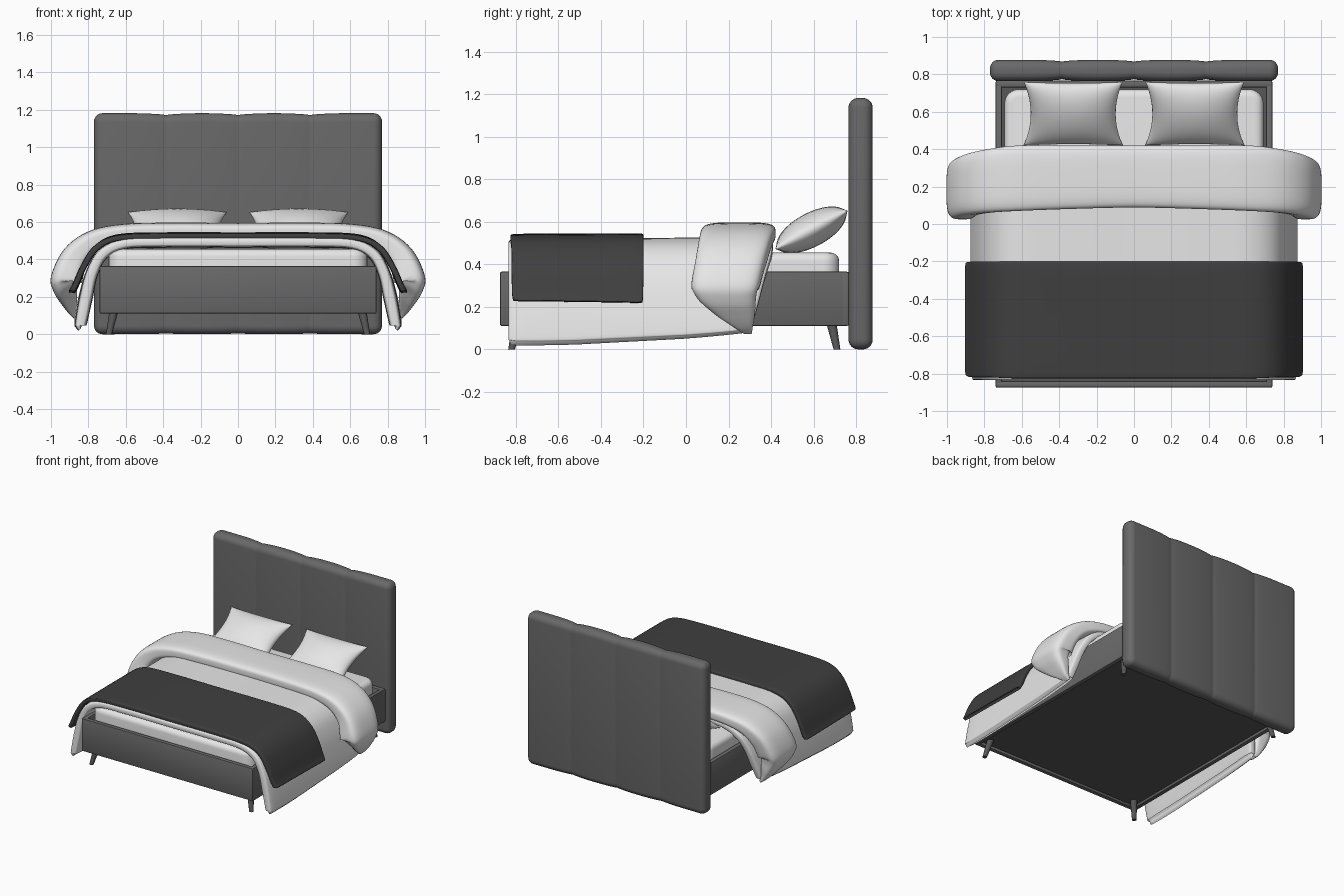
import bpy, bmesh, math
from mathutils import Vector, Matrix

if "Cube" in bpy.data.objects:
    bpy.data.objects.remove(bpy.data.objects["Cube"], do_unlink=True)


def material(name, value):
    m = bpy.data.materials.new(name)
    m.use_nodes = True
    color = (value, value, value, 1)
    m.diffuse_color = color
    bsdf = next(n for n in m.node_tree.nodes if n.type == 'BSDF_PRINCIPLED')
    bsdf.inputs["Base Color"].default_value = color
    bsdf.inputs["Roughness"].default_value = 0.8
    return m


GREY = material("grey upholstery", 0.14)
DARK = material("charcoal throw", 0.05)
BASE = material("dark grey base", 0.095)
WHITE = material("white linen", 0.83)


def finish(bm, name, mat, angle=40):
    bmesh.ops.recalc_face_normals(bm, faces=bm.faces[:])
    mesh = bpy.data.meshes.new(name)
    bm.to_mesh(mesh)
    bm.free()
    mesh.materials.append(mat)
    ob = bpy.data.objects.new(name, mesh)
    bpy.context.collection.objects.link(ob)
    bpy.ops.object.select_all(action='DESELECT')
    ob.select_set(True)
    bpy.context.view_layer.objects.active = ob
    bpy.ops.object.shade_smooth_by_angle(angle=math.radians(angle))
    return ob


def box_mesh(lo, hi, bevel, segments=3, corner=0):
    """Rounded box; corner rounds the upright edges more than the rest."""
    lo, hi = Vector(lo), Vector(hi)
    bm = bmesh.new()
    bmesh.ops.create_cube(bm, size=1, matrix=Matrix.Translation((lo + hi) / 2)
                          @ Matrix.Diagonal((*(hi - lo), 1)))
    edges = bm.edges[:]
    if corner:
        upright = [e for e in edges if abs(e.verts[0].co.z - e.verts[1].co.z) > 0.01]
        bmesh.ops.bevel(bm, geom=upright, offset=corner, segments=6,
                        profile=0.5, affect='EDGES')
        edges = [e for e in bm.edges if abs(e.verts[0].co.z - e.verts[1].co.z) < 0.001]
    bmesh.ops.bevel(bm, geom=edges, offset=bevel, segments=segments,
                    profile=0.5, affect='EDGES')
    return bm


def smooth_path(points, steps=5):
    """Catmull-Rom through tuples of any length."""
    out = []
    last = len(points) - 1
    for i in range(last):
        a, b = points[max(i - 1, 0)], points[i]
        c, d = points[i + 1], points[min(i + 2, last)]
        for k in range(steps):
            t = k / steps
            out.append([0.5 * (2 * q + (r - p) * t + (2 * p - 5 * q + 4 * r - s) * t * t
                               + (3 * q - p - 3 * r + s) * t ** 3)
                        for p, q, r, s in zip(a, b, c, d)])
    return out + [list(points[-1])]


def drape(name, mat, half, squareness, ring=44):
    """Loft a cloth over the bed. Stations: outer x, outer z, front y, back y,
    thickness, rise of the back edge. The half list is mirrored."""
    mirrored = [(-s[0], *s[1:]) for s in half[:0:-1]] + list(half)
    path = smooth_path(mirrored)
    bm = bmesh.new()
    rings = []
    for i, (x, z, y0, y1, t, rise) in enumerate(path):
        a, b = path[max(i - 1, 0)], path[min(i + 1, len(path) - 1)]
        normal = Vector((a[1] - b[1], b[0] - a[0])).normalized()
        loop = []
        for k in range(ring):
            ang = 2 * math.pi * (k + 0.5) / ring
            c, s = math.cos(ang), math.sin(ang)
            v = (1 + math.copysign(abs(c) ** squareness, c)) / 2
            n = t * (math.copysign(abs(s) ** squareness, s) - 1) / 2
            loop.append(bm.verts.new((x + normal.x * n, y0 + (y1 - y0) * v,
                                      z + normal.y * n + rise * v * v)))
        rings.append(loop)
    for p, q in zip(rings, rings[1:]):
        for k in range(ring):
            j = (k + 1) % ring
            bm.faces.new((p[k], p[j], q[j], q[k]))
    bm.faces.new(rings[0])
    bm.faces.new(rings[-1][::-1])
    return finish(bm, name, mat, 60)


# Headboard with three soft vertical seams
bm = box_mesh((-0.77, 0.764, 0), (0.77, 0.878, 1.182), 0.046, 6)
seams = (-0.385, 0, 0.385)
for s in seams:
    for off in (-0.16, -0.1, -0.06, -0.03, -0.012, 0, 0.012, 0.03, 0.06, 0.1, 0.16):
        bmesh.ops.bisect_plane(bm, geom=bm.verts[:] + bm.edges[:] + bm.faces[:],
                               plane_co=(s + off, 0, 0), plane_no=(1, 0, 0))
for v in bm.verts:
    d = min(abs(v.co.x - s) for s in seams)
    dip = 0.005 * math.exp(-d / 0.015) + 0.006 * math.exp(-(d / 0.09) ** 2)
    v.co.y = 0.821 + (v.co.y - 0.821) * (1 - dip / 0.06)
    v.co.z += -dip if v.co.z > 0.6 else dip / 2
finish(bm, "headboard", GREY, 50)

# Bed frame boards
for name, lo, hi in (
        ("frame_foot", (-0.74, -0.875, 0.11), (0.74, -0.84, 0.365)),
        ("frame_head", (-0.74, 0.73, 0.11), (0.74, 0.766, 0.365)),
        ("frame_left", (0.705, -0.86, 0.11), (0.74, 0.75, 0.365)),
        ("frame_right", (-0.74, -0.86, 0.11), (-0.705, 0.75, 0.365))):
    finish(box_mesh(lo, hi, 0.008, 2), name, GREY)
finish(box_mesh((-0.71, -0.85, 0.13), (0.71, 0.74, 0.17), 0.003, 1), "base_panel", BASE)

# Tapered, splayed legs
for side, sx in (("left", 1), ("right", -1)):
    for end, y, sy in (("front", -0.79, -1), ("back", 0.68, 1)):
        bm = bmesh.new()
        bmesh.ops.create_cone(bm, cap_ends=True, segments=20, radius1=0.016,
                              radius2=0.025, depth=0.14)
        for v in bm.verts:
            v.co.z += 0.07
            splay = 0.03 * (1 - v.co.z / 0.14)
            v.co.x += sx * (0.66 + splay)
            v.co.y += y + sy * splay
        finish(bm, f"{end}_{side}_leg", BASE)

# Mattress
finish(box_mesh((-0.692, -0.83, 0.165), (0.692, 0.72, 0.455), 0.04, 5, 0.075),
       "mattress", WHITE)

# Duvet, its turned-back fold and the throw
drape("duvet", WHITE, [
    (0, 0.522, -0.835, 0.41, 0.06, 0.005), (0.4, 0.522, -0.835, 0.41, 0.06, 0.005),
    (0.62, 0.512, -0.835, 0.41, 0.06, 0.005), (0.745, 0.452, -0.835, 0.4, 0.064, 0),
    (0.812, 0.34, -0.835, 0.37, 0.068, 0), (0.85, 0.2, -0.835, 0.34, 0.074, 0.02),
    (0.873, 0.06, -0.835, 0.31, 0.066, 0.05), (0.868, 0.035, -0.832, 0.305, 0.052, 0.055),
    (0.852, 0.018, -0.825, 0.295, 0.02, 0.06),
], 0.3)
drape("duvet_fold", WHITE, [
    (0, 0.595, 0.088, 0.42, 0.1, 0), (0.35, 0.597, 0.08, 0.42, 0.1, 0),
    (0.62, 0.589, 0.07, 0.42, 0.1, 0), (0.8, 0.55, 0.06, 0.4, 0.12, 0),
    (0.93, 0.455, 0.045, 0.375, 0.15, 0), (1.0, 0.31, 0.025, 0.345, 0.17, 0),
    (0.985, 0.225, 0.05, 0.33, 0.15, 0), (0.94, 0.155, 0.13, 0.325, 0.1, 0),
    (0.895, 0.1, 0.22, 0.315, 0.05, 0), (0.86, 0.072, 0.27, 0.31, 0.02, 0),
], 0.5)
drape("throw", DARK, [
    (0, 0.543, -0.825, -0.2, 0.036, 0.003), (0.4, 0.543, -0.825, -0.2, 0.036, 0.003),
    (0.65, 0.53, -0.825, -0.2, 0.034, 0.005), (0.77, 0.472, -0.82, -0.2, 0.034, 0),
    (0.84, 0.37, -0.82, -0.2, 0.034, 0), (0.885, 0.27, -0.818, -0.202, 0.034, -0.008),
    (0.903, 0.236, -0.81, -0.206, 0.03, -0.008), (0.9, 0.228, -0.8, -0.215, 0.016, -0.008),
], 0.22)

# Pillows: pinched cushions leaning on the headboard
for side, sx in (("left", 1), ("right", -1)):
    bm = bmesh.new()
    bmesh.ops.create_grid(bm, x_segments=20, y_segments=20, size=1)
    copies = bmesh.ops.duplicate(bm, geom=bm.verts[:] + bm.edges[:] + bm.faces[:])["geom"]
    lower = {g for g in copies if isinstance(g, bmesh.types.BMVert)}
    for v in bm.verts:
        u, w = math.sin(v.co.x * math.pi / 2), math.sin(v.co.y * math.pi / 2)
        a, b = max(0, 1 - u * u), max(0, 1 - w * w)
        h = 0.08 * (a * b) ** 0.5
        v.co = (u * (0.265 - 0.038 * b), w * (0.192 - 0.012 * a),
                -h if v in lower else h)
    bmesh.ops.remove_doubles(bm, verts=bm.verts[:], dist=0.0002)
    bmesh.ops.transform(bm, verts=bm.verts[:],
                        matrix=Matrix.Translation((sx * 0.325, 0.59, 0.562))
                        @ Matrix.Rotation(math.radians(28), 4, 'X'))
    finish(bm, f"{side}_pillow", WHITE, 70)
